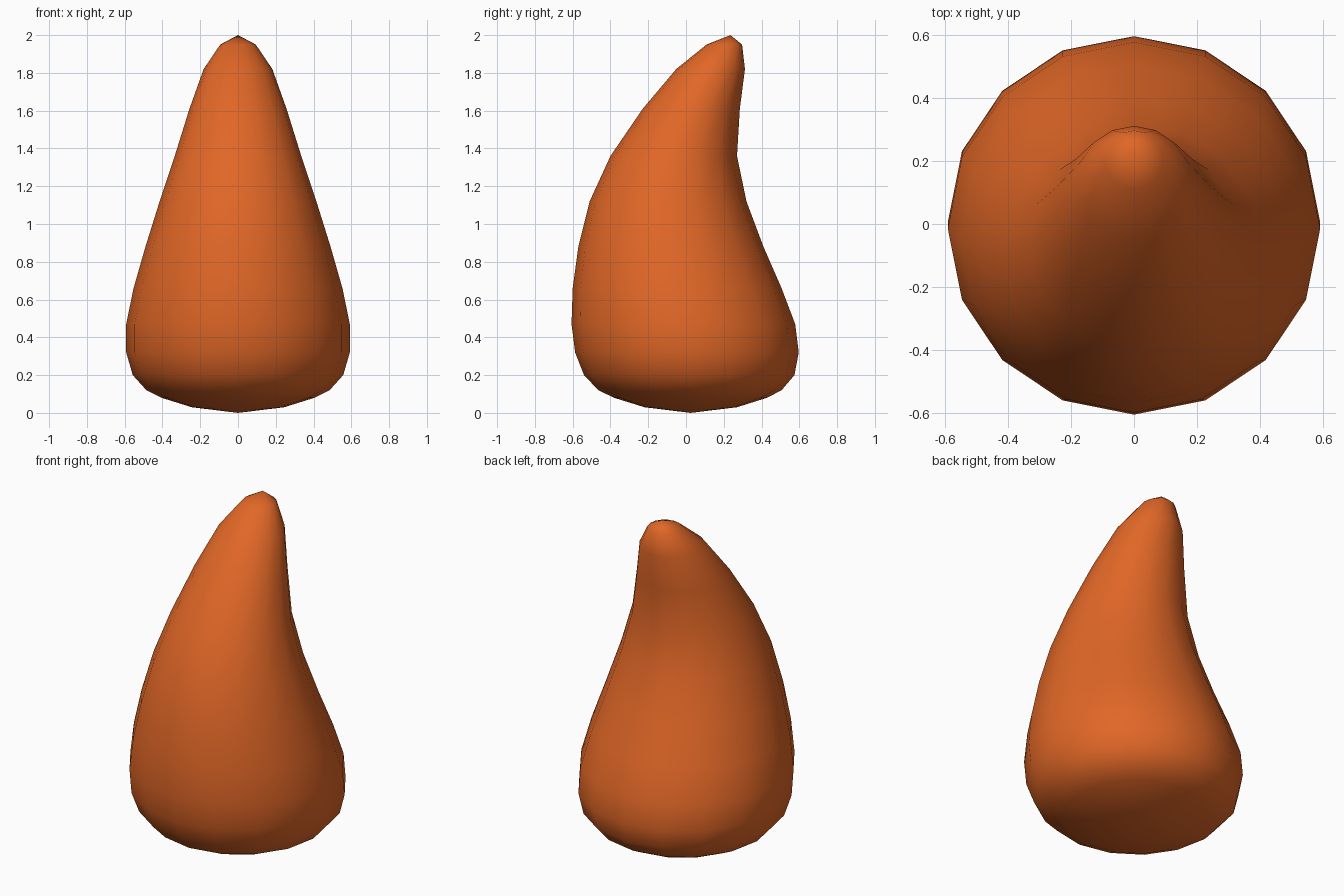
import bpy, bmesh, math

if "Cube" in bpy.data.objects:
    bpy.data.objects.remove(bpy.data.objects["Cube"])

# Horn profile: height, ring radius, ring centre y
RINGS = [
    (0.03, 0.245, 0.025), (0.08, 0.405, 0.024), (0.12, 0.485, 0.021),
    (0.20, 0.557, 0.017), (0.32, 0.592, 0.005), (0.47, 0.592, -0.014),
    (0.66, 0.553, -0.047), (0.88, 0.490, -0.080), (1.12, 0.415, -0.095),
    (1.36, 0.335, -0.065), (1.61, 0.257, 0.028), (1.82, 0.182, 0.130),
    (1.95, 0.094, 0.203),
]
SIDES = 16

orange = bpy.data.materials.new("orange")
orange.diffuse_color = (0.75, 0.135, 0.02, 1)
orange.use_nodes = True
orange.node_tree.nodes["Principled BSDF"].inputs["Base Color"].default_value = orange.diffuse_color

# Loft round rings along the bending centre line
bm = bmesh.new()
loops = []
for z, r, cy in RINGS:
    loops.append([bm.verts.new((r * math.cos(2 * math.pi * i / SIDES),
                                cy + r * math.sin(2 * math.pi * i / SIDES), z))
                  for i in range(SIDES)])
for a, b in zip(loops, loops[1:]):
    for i in range(SIDES):
        j = (i + 1) % SIDES
        bm.faces.new((a[i], a[j], b[j], b[i]))

# Close the base and the tip with fans
base = bm.verts.new((0, 0.024, 0.0))
tip = bm.verts.new((0, 0.235, 2.0))
for i in range(SIDES):
    j = (i + 1) % SIDES
    bm.faces.new((base, loops[0][j], loops[0][i]))
    bm.faces.new((tip, loops[-1][i], loops[-1][j]))
bmesh.ops.recalc_face_normals(bm, faces=bm.faces)
for f in bm.faces:
    f.smooth = True

mesh = bpy.data.meshes.new("curved_horn")
bm.to_mesh(mesh)
bm.free()
mesh.materials.append(orange)
horn = bpy.data.objects.new("curved_horn", mesh)
bpy.context.collection.objects.link(horn)
